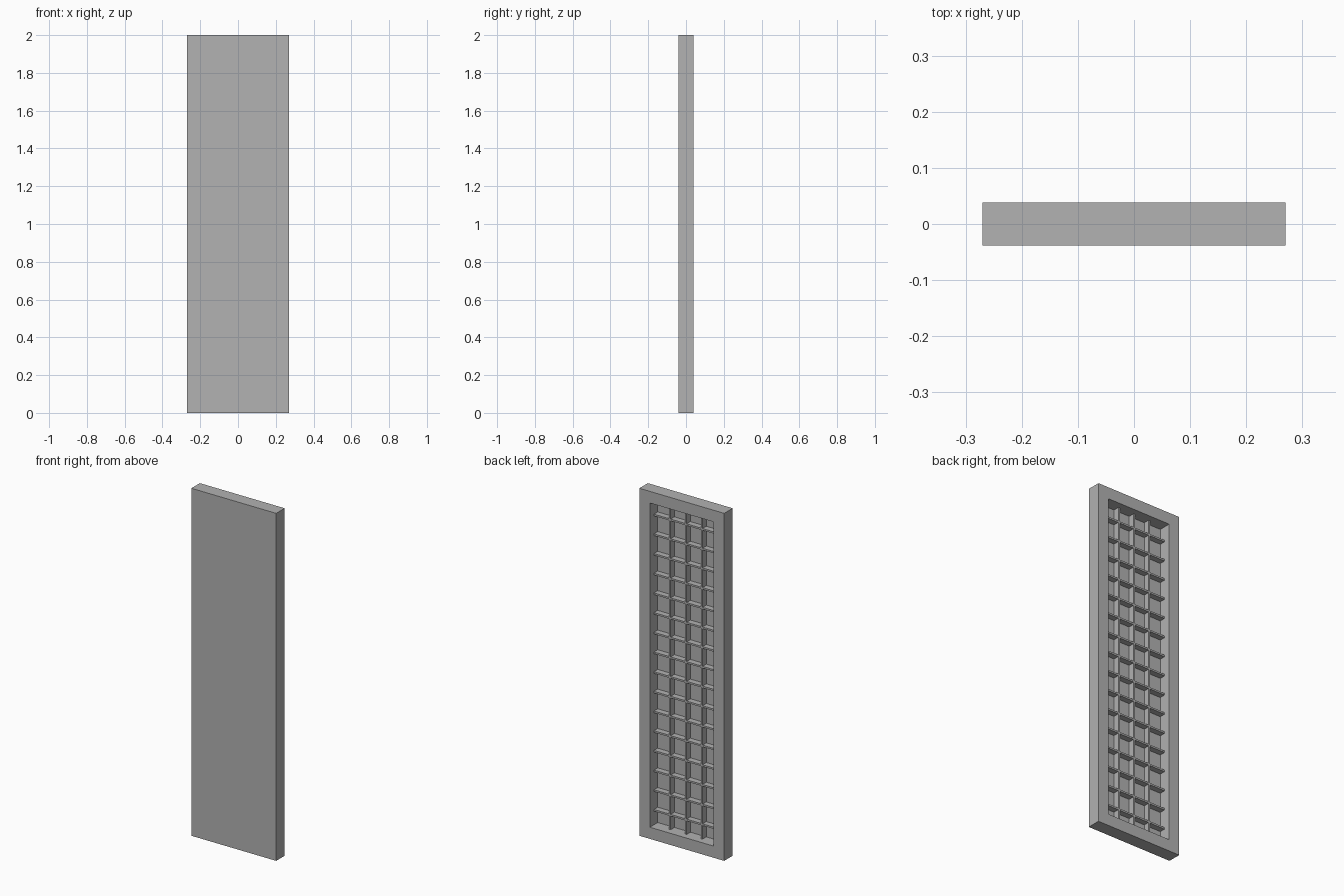
import bpy
import bmesh
from mathutils import Vector

cube = bpy.data.objects.get("Cube")
if cube:
    bpy.data.objects.remove(cube, do_unlink=True)

WIDTH, DEPTH, HEIGHT = 0.54, 0.077, 2.0
BORDER = 0.067          # frame width around the recess
SKIN = 0.006            # thickness of the front panel
RIB = 0.01              # rib thickness
RIB_RECESS = 0.037      # how far ribs sit below the rim

grey = bpy.data.materials.new("plain_grey")
grey.use_nodes = True
colour = (0.445, 0.445, 0.445, 1)
grey.diffuse_color = colour
grey.node_tree.nodes["Principled BSDF"].inputs["Base Color"].default_value = colour


def add_box(bm, centre, size):
    verts = bmesh.ops.create_cube(bm, size=1)["verts"]
    bmesh.ops.scale(bm, vec=size, verts=verts)
    bmesh.ops.translate(bm, vec=centre, verts=verts)


def finish(bm, name):
    mesh = bpy.data.meshes.new(name)
    bmesh.ops.recalc_face_normals(bm, faces=bm.faces)
    bm.to_mesh(mesh)
    bm.free()
    mesh.materials.append(grey)
    obj = bpy.data.objects.new(name, mesh)
    bpy.context.collection.objects.link(obj)
    return obj


# Panel with a framed recess in its back
bm = bmesh.new()
add_box(bm, (0, 0, HEIGHT / 2), (WIDTH, DEPTH, HEIGHT))
bm.normal_update()
back = max(bm.faces, key=lambda f: f.calc_center_median().y)
bmesh.ops.inset_region(bm, faces=[back], thickness=BORDER, use_even_offset=True)
floor = bmesh.ops.extrude_discrete_faces(bm, faces=[back])["faces"][0]
bmesh.ops.translate(bm, vec=Vector((0, SKIN - DEPTH, 0)), verts=floor.verts)
finish(bm, "framed_panel")

# Ribs run from the panel floor to partway up the recess
inner_w = WIDTH - 2 * BORDER
inner_h = HEIGHT - 2 * BORDER
rib_bottom = -DEPTH / 2 + SKIN
rib_top = DEPTH / 2 - RIB_RECESS
rib_y = (rib_bottom + rib_top) / 2
rib_depth = rib_top - rib_bottom

# Upright ribs
bm = bmesh.new()
for i in (-1, 0, 1):
    add_box(bm, (i * inner_w / 4, rib_y, HEIGHT / 2), (RIB, rib_depth, inner_h))
finish(bm, "upright_ribs")

# Cross ribs
bm = bmesh.new()
COUNT, SPACING = 16, 0.1133
for i in range(COUNT):
    z = HEIGHT / 2 + (i - (COUNT - 1) / 2) * SPACING
    add_box(bm, (0, rib_y, z), (inner_w, rib_depth, RIB))
finish(bm, "cross_ribs")
